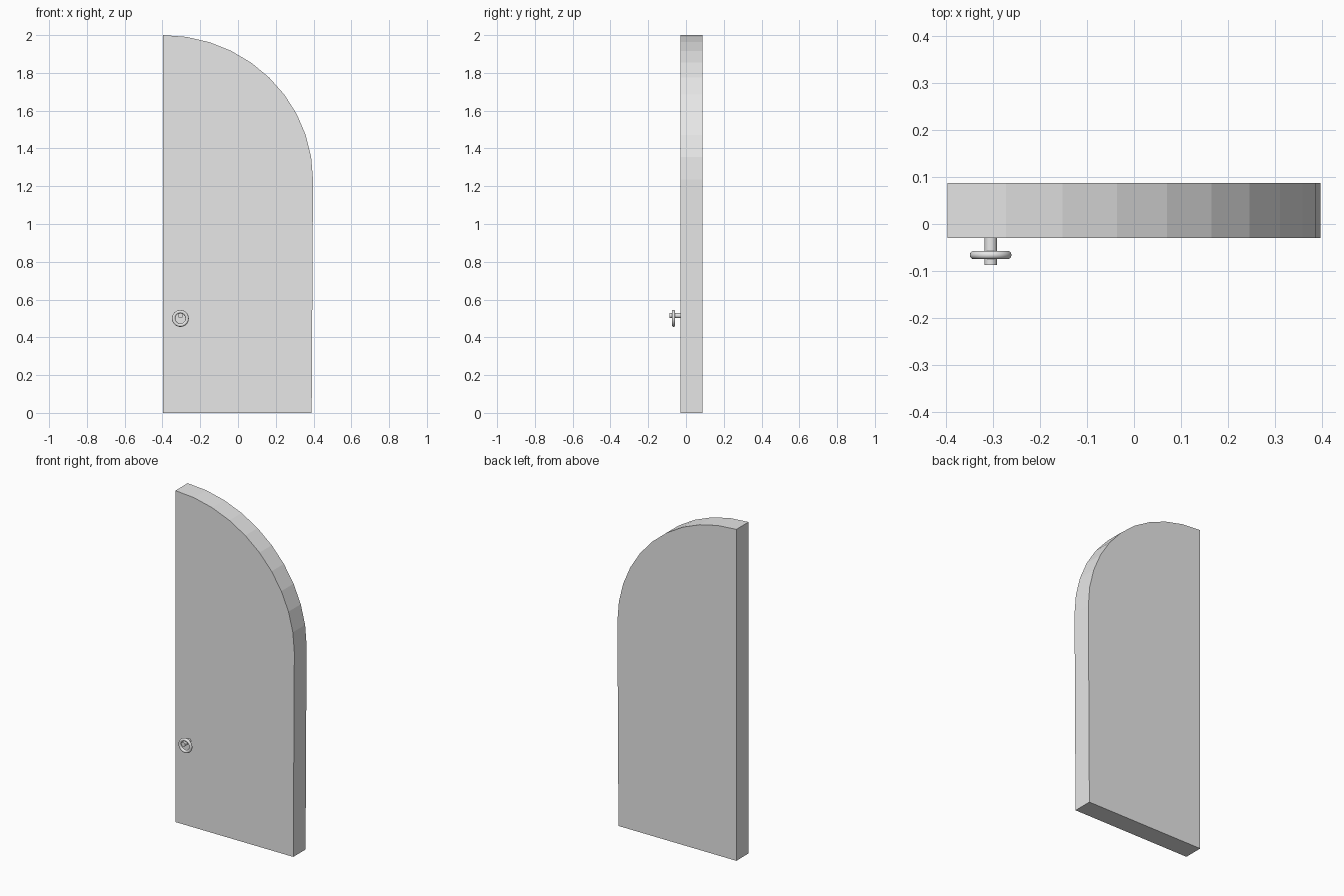
import bpy, bmesh
from math import sin, cos, pi, radians

cube = bpy.data.objects.get("Cube")
if cube:
    bpy.data.objects.remove(cube)

# One plain grey for the whole door
grey = bpy.data.materials.new("light grey")
grey.use_nodes = True
colour = (0.8, 0.8, 0.8, 1)
grey.diffuse_color = colour
grey.node_tree.nodes["Principled BSDF"].inputs["Base Color"].default_value = colour

LEFT, RIGHT, TOP = -0.397, 0.397, 2.0
FRONT, BACK = -0.03, 0.087
SPRING, STEPS = 1.235, 10


def door_panel():
    """Extrude the quarter-arched outline from front to back."""
    outline = [(LEFT, 0), (RIGHT - 0.007, 0)]
    for i in range(STEPS + 1):
        a = pi / 2 * i / STEPS
        outline.append((LEFT + (RIGHT - LEFT) * cos(a),
                        SPRING + (TOP - SPRING) * sin(a)))
    bm = bmesh.new()
    face = bm.faces.new([bm.verts.new((x, FRONT, z)) for x, z in outline])
    extruded = bmesh.ops.extrude_face_region(bm, geom=[face])["geom"]
    moved = [v for v in extruded if isinstance(v, bmesh.types.BMVert)]
    bmesh.ops.translate(bm, verts=moved, vec=(0, BACK - FRONT, 0))
    bmesh.ops.recalc_face_normals(bm, faces=bm.faces)
    mesh = bpy.data.meshes.new("door_panel")
    bm.to_mesh(mesh)
    bm.free()
    mesh.materials.append(grey)
    panel = bpy.data.objects.new("door_panel", mesh)
    bpy.context.collection.objects.link(panel)


def finish(name):
    obj = bpy.context.object
    obj.name = name
    obj.data.materials.append(grey)
    bpy.ops.object.shade_smooth_by_angle(angle=radians(40))


door_panel()

# Handle: a short peg with a ring hanging from it
handle_x = -0.305
bpy.ops.mesh.primitive_cylinder_add(
    vertices=24, radius=0.0135, depth=0.062,
    location=(handle_x, -0.056, 0.515), rotation=(pi / 2, 0, 0))
finish("handle_peg")

bpy.ops.mesh.primitive_torus_add(
    major_radius=0.0355, minor_radius=0.009, major_segments=48, minor_segments=12,
    location=(handle_x, -0.066, 0.5), rotation=(pi / 2, 0, 0))
finish("handle_ring")
